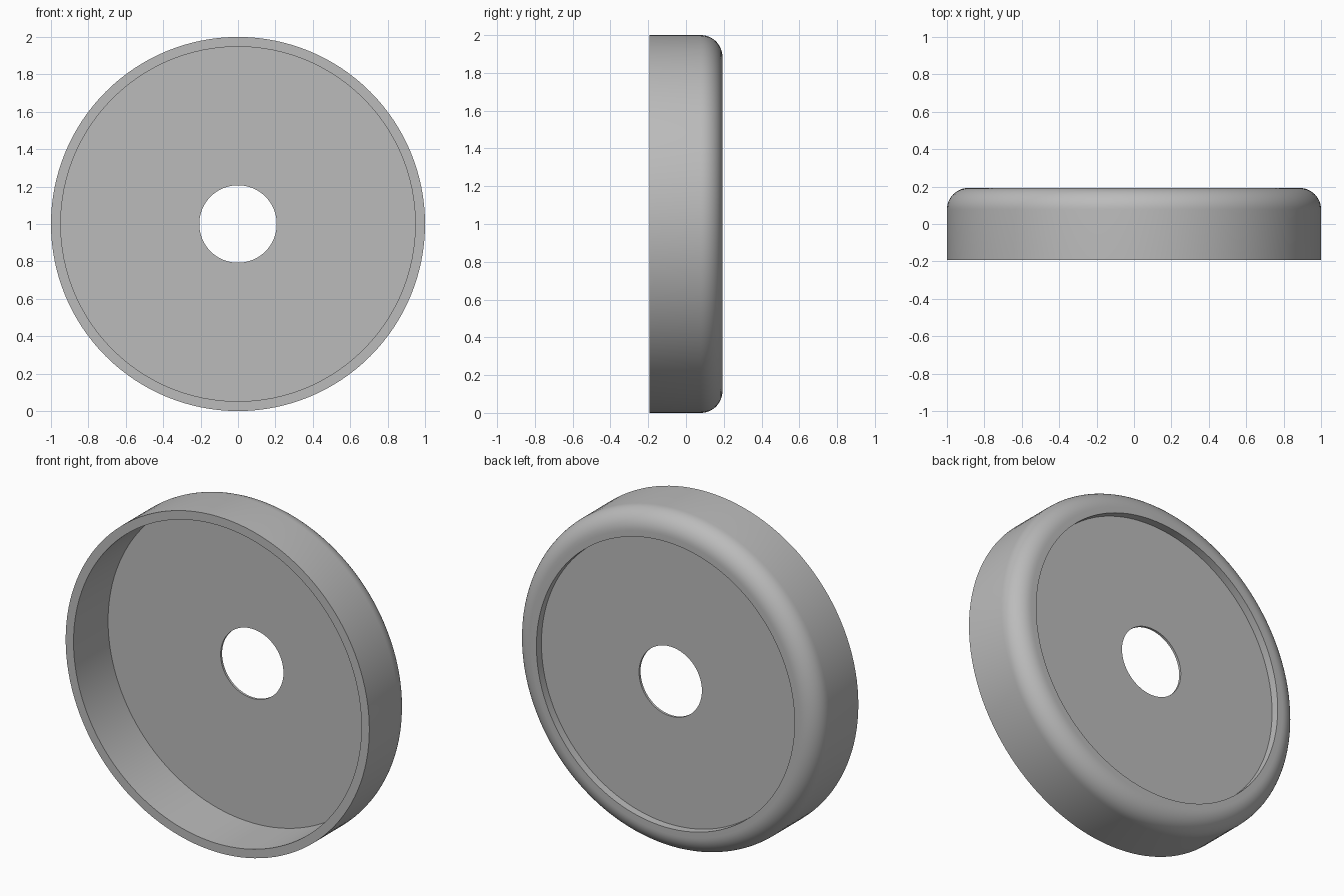
import bpy, bmesh, math
from mathutils import Vector

cube = bpy.data.objects.get("Cube")
if cube:
    bpy.data.objects.remove(cube, do_unlink=True)

SEGMENTS = 128
HALF = 0.193       # half of the depth
FILLET = 0.115     # rounded outer back edge
HOLE, WALL, RECESS = 0.207, 0.948, 0.85
FLOOR_FRONT, FLOOR_BACK = 0.132, 0.146

grey = bpy.data.materials.new("plain grey")
grey.use_nodes = True
colour = (0.5, 0.5, 0.5, 1)
grey.diffuse_color = colour
grey.node_tree.nodes["Principled BSDF"].inputs["Base Color"].default_value = colour

# Cross-section as (radius, y): hole, front floor, wall, rim, fillet, back recess
profile = [(HOLE, FLOOR_BACK), (HOLE, FLOOR_FRONT), (WALL, FLOOR_FRONT),
           (WALL, -HALF), (1, -HALF)]
for i in range(13):
    a = math.pi / 2 * i / 12
    profile.append((1 - FILLET + FILLET * math.cos(a),
                    HALF - FILLET + FILLET * math.sin(a)))
profile += [(RECESS, HALF), (RECESS, FLOOR_BACK)]

# Turn the closed cross-section about the front-to-back axis
bm = bmesh.new()
verts = [bm.verts.new((r, y, 1)) for r, y in profile]
edges = [bm.edges.new((v, verts[(i + 1) % len(verts)])) for i, v in enumerate(verts)]
bmesh.ops.spin(bm, geom=verts + edges, cent=Vector((0, 0, 1)), axis=Vector((0, 1, 0)),
               angle=math.tau, steps=SEGMENTS, use_duplicate=False)
bmesh.ops.remove_doubles(bm, verts=bm.verts, dist=0.0001)
bmesh.ops.recalc_face_normals(bm, faces=bm.faces)
mesh = bpy.data.meshes.new("round_cap")
bm.to_mesh(mesh)
bm.free()
mesh.materials.append(grey)

cap = bpy.data.objects.new("round_cap", mesh)
bpy.context.collection.objects.link(cap)
bpy.context.view_layer.objects.active = cap
cap.select_set(True)
bpy.ops.object.shade_smooth_by_angle(angle=math.radians(30))
